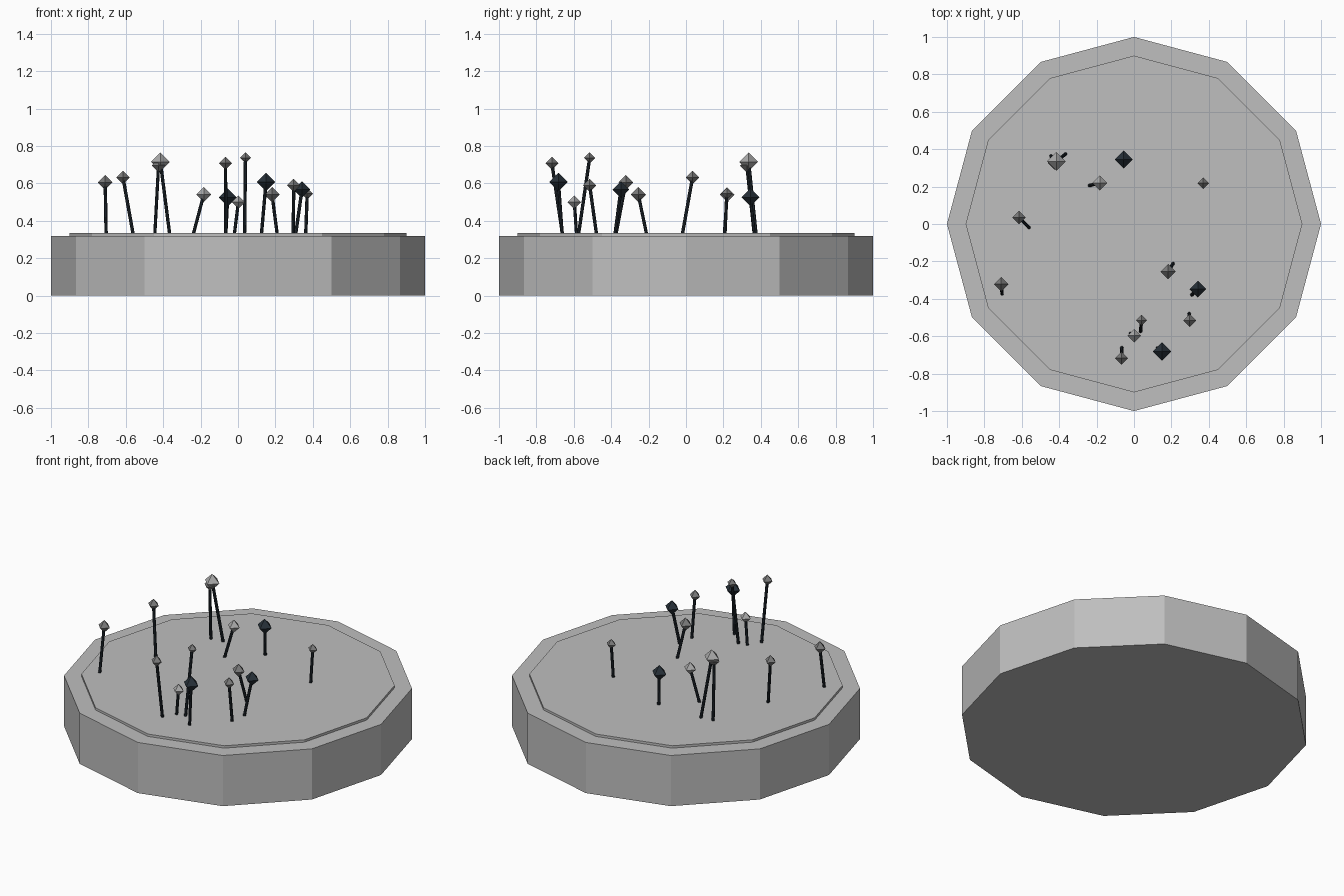
import bpy
import bmesh
import math
from mathutils import Vector, Matrix

cube = bpy.data.objects.get("Cube")
if cube:
    bpy.data.objects.remove(cube, do_unlink=True)


def material(name, rgb):
    m = bpy.data.materials.new(name)
    m.use_nodes = True
    m.diffuse_color = (*rgb, 1)
    m.node_tree.nodes["Principled BSDF"].inputs["Base Color"].default_value = (*rgb, 1)
    return m


STONE = material("stone grey", (0.52, 0.52, 0.52))
PALE = material("pale grey", (0.4, 0.4, 0.4))
GREY = material("mid grey", (0.2, 0.2, 0.2))
INK = material("dark slate", (0.02, 0.03, 0.04))
STEM = material("stem black", (0.015, 0.022, 0.03))


def add_object(name, bm, mat):
    mesh = bpy.data.meshes.new(name)
    bm.to_mesh(mesh)
    bm.free()
    mesh.materials.append(mat)
    ob = bpy.data.objects.new(name, mesh)
    bpy.context.collection.objects.link(ob)
    return ob


def rod(name, start, end, radius, sides, mat):
    """Capped prism running from start to end."""
    start, end = Vector(start), Vector(end)
    axis = end - start
    turn = axis.to_track_quat('Z', 'Y').to_matrix().to_4x4()
    bm = bmesh.new()
    bmesh.ops.create_cone(bm, cap_ends=True, segments=sides, radius1=radius,
                          radius2=radius, depth=axis.length,
                          matrix=Matrix.Translation((start + end) / 2) @ turn)
    return add_object(name, bm, mat)


def octahedron(name, centre, radius, mat):
    bm = bmesh.new()
    for s in (1, -1):
        bmesh.ops.create_cone(bm, cap_ends=False, segments=4, radius1=radius,
                              radius2=0, depth=radius,
                              matrix=Matrix.Translation(centre)
                              @ Matrix.Rotation(0 if s > 0 else math.pi, 4, 'X')
                              @ Matrix.Translation((0, 0, radius / 2)))
    bmesh.ops.remove_doubles(bm, verts=bm.verts, dist=0.001)
    bmesh.ops.recalc_face_normals(bm, faces=bm.faces)
    return add_object(name, bm, mat)


# Twelve-sided base with a thin raised top plate
TOP = 0.335
rod("base", (0, 0, 0), (0, 0, 0.32), 1.0, 12, STONE)
rod("top_plate", (0, 0, 0.31), (0, 0, TOP), 0.9, 12, STONE)

# Stalks: foot x, y, head x, y, z, head radius, head colour
stalks = [
    (-0.365, 0.375, -0.415, 0.335, 0.715, 0.050, PALE),
    (-0.445, 0.365, -0.425, 0.325, 0.695, 0.036, GREY),
    (-0.065, 0.365, -0.055, 0.345, 0.525, 0.048, INK),
    (-0.240, 0.205, -0.183, 0.220, 0.540, 0.040, PALE),
    (0.362, 0.208, 0.370, 0.218, 0.545, 0.031, GREY),
    (-0.560, -0.020, -0.615, 0.035, 0.632, 0.036, GREY),
    (-0.705, -0.375, -0.710, -0.322, 0.605, 0.039, GREY),
    (0.210, -0.210, 0.182, -0.255, 0.540, 0.041, GREY),
    (0.308, -0.380, 0.342, -0.348, 0.567, 0.045, INK),
    (0.295, -0.478, 0.298, -0.515, 0.590, 0.035, GREY),
    (0.035, -0.575, 0.040, -0.515, 0.737, 0.030, GREY),
    (-0.020, -0.585, 0.002, -0.597, 0.500, 0.036, PALE),
    (-0.065, -0.660, -0.067, -0.717, 0.708, 0.035, GREY),
    (0.125, -0.662, 0.150, -0.682, 0.608, 0.050, INK),
]
for i, (fx, fy, hx, hy, hz, size, mat) in enumerate(stalks, 1):
    rod(f"stalk_{i}", (fx, fy, TOP - 0.01), (hx, hy, hz), 0.009, 8, STEM)
    octahedron(f"stalk_head_{i}", (hx, hy, hz), size, mat)
